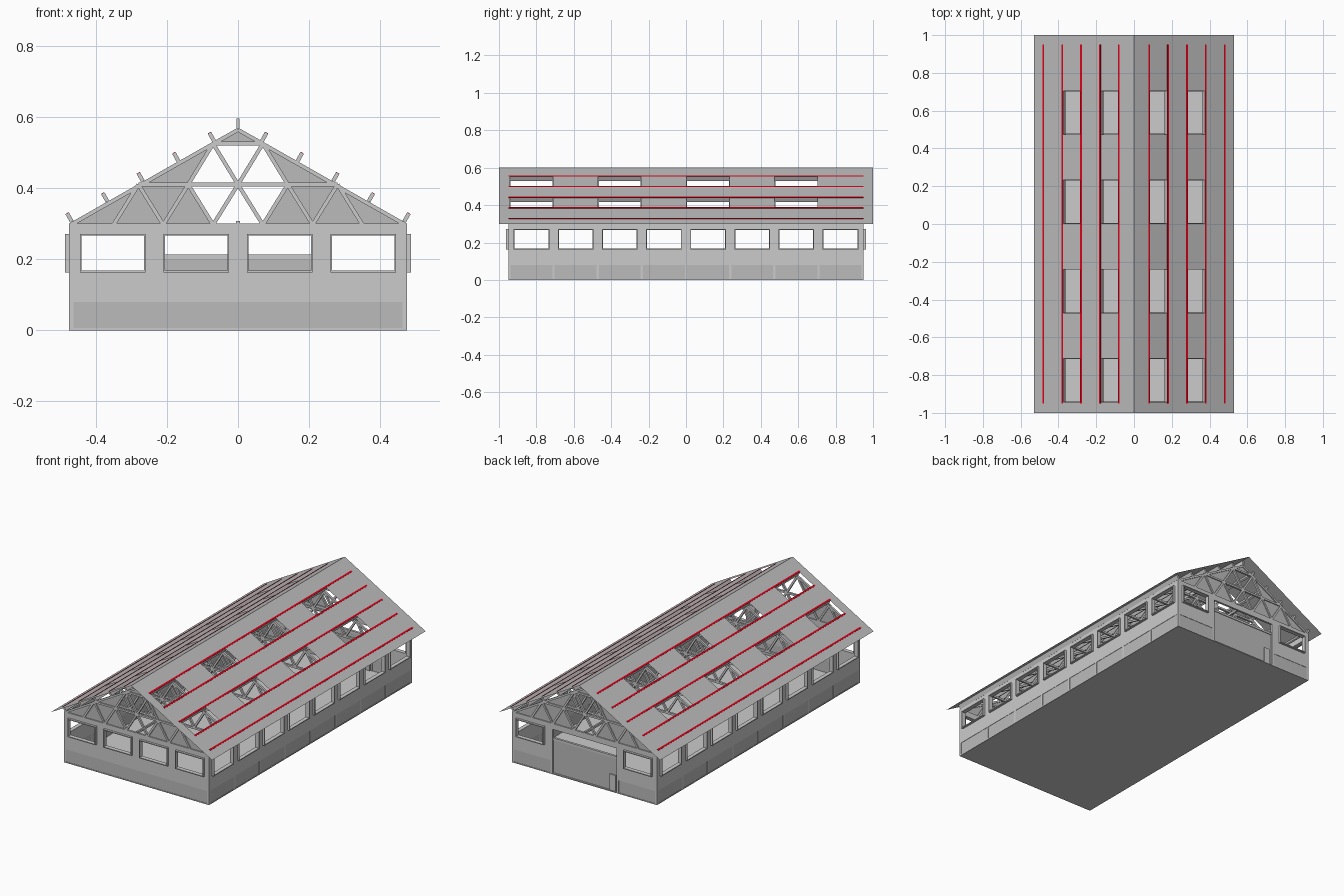
import bpy, bmesh, math
from mathutils import Vector

if "Cube" in bpy.data.objects:
    bpy.data.objects.remove(bpy.data.objects["Cube"])

HX, HY, EAVE, WALL = 0.475, 0.95, 0.30, 0.012
BAY = 0.236
FRAME_Y = [k * BAY for k in range(-4, 5)]
Z_WIN = (0.168, 0.266)


def material(name, rgb):
    m = bpy.data.materials.new(name)
    m.diffuse_color = (*rgb, 1)
    m.use_nodes = True
    m.node_tree.nodes["Principled BSDF"].inputs["Base Color"].default_value = m.diffuse_color
    return m


DARK = material("dark_panel", (0.5, 0.5, 0.5))
RED = material("red_trim", (0.75, 0.0, 0.01))


def finish(bm, name, mat=None):
    me = bpy.data.meshes.new(name)
    bm.to_mesh(me)
    bm.free()
    if mat:
        me.materials.append(mat)
    ob = bpy.data.objects.new(name, me)
    bpy.context.collection.objects.link(ob)
    return ob


def bar(bm, a, b, width, y0, y1):
    """Flat bar between two (x, z) points, running from y0 to y1 in depth."""
    a, b = Vector(a), Vector(b)
    d = (b - a).normalized()
    n = Vector((-d.y, d.x)) * width / 2
    pts = [a + n, b + n, b - n, a - n]
    f = [bm.verts.new((p.x, y0, p.y)) for p in pts]
    k = [bm.verts.new((p.x, y1, p.y)) for p in pts]
    faces = [bm.faces.new(f), bm.faces.new(k[::-1])]
    for i in range(4):
        j = (i + 1) % 4
        faces.append(bm.faces.new((f[j], f[i], k[i], k[j])))
    bmesh.ops.recalc_face_normals(bm, faces=faces)


def box(bm, x0, x1, y0, y1, z0, z1):
    bar(bm, (x0, (z0 + z1) / 2), (x1, (z0 + z1) / 2), z1 - z0, y0, y1)


def sheet(name, u_range, v_range, holes, place, thick=0, mat=None):
    """Rectangular sheet with rectangular holes (u0, u1, v0, v1)."""
    us = sorted({*u_range, *[h[0] for h in holes], *[h[1] for h in holes]})
    vs = sorted({*v_range, *[h[2] for h in holes], *[h[3] for h in holes]})
    bm = bmesh.new()
    grid = [[bm.verts.new(place(u, v)) for v in vs] for u in us]
    for i in range(len(us) - 1):
        for j in range(len(vs) - 1):
            cu, cv = (us[i] + us[i + 1]) / 2, (vs[j] + vs[j + 1]) / 2
            if any(h[0] < cu < h[1] and h[2] < cv < h[3] for h in holes):
                continue
            f = bm.faces.new((grid[i][j], grid[i + 1][j], grid[i + 1][j + 1], grid[i][j + 1]))
            f.normal_update()
            if f.normal.z < -0.1:
                f.normal_flip()
    bmesh.ops.delete(bm, geom=[v for v in bm.verts if not v.link_faces], context='VERTS')
    ob = finish(bm, name, mat)
    if thick:
        m = ob.modifiers.new("thickness", 'SOLIDIFY')
        m.thickness, m.offset = thick, 0
    return ob


def window_frame(name, w, place):
    t = 0.005
    sheet(name, (w[0] - t, w[1] + t), (w[2] - t, w[3] + t), [w], place, 0.022)


# Floor slab
bm = bmesh.new()
box(bm, -HX, HX, -HY, HY, 0, 0.006)
finish(bm, "floor")

# Side walls with eight windows each, and their frames
side_wins = [(y + 0.028, y + BAY - 0.028, *Z_WIN) for y in FRAME_Y[:-1]]
for s, tag in ((-1, "left"), (1, "right")):
    sheet(tag + "_wall", (-HY, HY), (0.08, EAVE), side_wins,
          lambda u, v: (s * (HX - WALL / 2), u, v), WALL)
    for w in side_wins:
        window_frame(tag + "_window_frame", w, lambda u, v: (s * 0.476, u, v))

# Front wall with four windows; back wall with two and a wide doorway
end_x = [(-0.44, -0.265), (-0.205, -0.03), (0.03, 0.205), (0.265, 0.44)]
front_wins = [(*x, *Z_WIN) for x in end_x]
back_wins = [front_wins[0], front_wins[3]]
doorway = (-0.215, 0.215, 0.08, 0.266)
for s, tag, wins, extra in ((-1, "front", front_wins, []), (1, "back", back_wins, [doorway])):
    sheet(tag + "_wall", (-HX, HX), (0.08, EAVE), wins + extra,
          lambda u, v: (u, s * (HY - WALL / 2), v), WALL)
    for w in wins:
        window_frame(tag + "_window_frame", w, lambda u, v: (u, s * 0.952, v))

# Dark base panels, set slightly behind the posts
bm = bmesh.new()
for s in (-1, 1):
    x = s * (HX - 0.006)
    box(bm, x - 0.004, x + 0.004, -HY + 0.004, HY - 0.004, 0, 0.08)
    box(bm, *sorted((s * 0.215, s * 0.465)), 0.94, 0.948, 0, 0.08)
box(bm, -0.465, 0.465, -0.948, -0.94, 0, 0.08)
finish(bm, "base_panels", DARK)

# Wall posts and door jambs
bm = bmesh.new()
for s in (-1, 1):
    for y in FRAME_Y:
        x = s * (HX - 0.006)
        box(bm, x - 0.006, x + 0.006, y - 0.006, y + 0.006, 0, EAVE)
    box(bm, s * 0.217 - 0.006, s * 0.217 + 0.006, 0.938, HY, 0, EAVE)
finish(bm, "posts")

# Wide back door with top rail and a small entry door
bm = bmesh.new()
box(bm, -0.211, 0.211, 0.932, 0.94, 0, 0.2)
finish(bm, "back_door", DARK)
bm = bmesh.new()
box(bm, -0.211, 0.211, 0.93, 0.944, 0.2, 0.213)
finish(bm, "door_rail")
bm = bmesh.new()
box(bm, -0.2, -0.16, 0.938, 0.946, 0.005, 0.1)
finish(bm, "entry_door")

# Roof trusses: one mesh repeated at every frame
Z1, Z2, S = 0.41, 0.525, 0.14
lines = [((-0.47, 0.295), (0.47, 0.295)), ((-2 * S, Z1), (2 * S, Z1)), ((-S / 2, Z2), (S / 2, Z2))]
for s in (-1, 1):
    lines.append(((s * 0.472, 0.296), (0, 0.564)))
    for k in range(3):
        top = (s * k * S, Z1)
        lines += [(top, (s * (k + 0.5) * S, 0.297))]
        if k:
            lines += [(top, (s * (k - 0.5) * S, 0.297))]
    lines += [((0, Z1), (s * S / 2, Z2)), ((s * S, Z1), (s * S / 2, Z2))]
bm = bmesh.new()
for a, b in lines:
    bar(bm, a, b, 0.011, -0.006, 0.006)
truss = finish(bm, "truss")
for y in FRAME_Y[1:]:
    ob = truss.copy()
    ob.location.y = y
    bpy.context.collection.objects.link(ob)
truss.location.y = FRAME_Y[0]

# Gable infill around the open hexagon
bm = bmesh.new()
for y in (FRAME_Y[0], FRAME_Y[-1]):
    shapes = [[(-S / 2, Z2), (S / 2, Z2), (0, 0.562)]]
    for s in (-1, 1):
        shapes.append([(s * 0.468, EAVE), (s * S / 2, Z2), (s * S, Z1)])
        shapes.append([(s * 0.468, EAVE), (s * S, Z1), (s * S / 2, EAVE)])
    for sh in shapes:
        bm.faces.new([bm.verts.new((x, y, z)) for x, z in sh])
finish(bm, "gable_infill", DARK)

# Purlins, ridge beam and lower centre beam
SLOPE = 0.566
roof_z = lambda x: 0.6 - SLOPE * abs(x)
ang = math.atan(SLOPE)
purlins = [0.08, 0.18, 0.28, 0.38, 0.48]
bm = bmesh.new()
trim = bmesh.new()
for s in (-1, 1):
    for x in purlins:
        dx, dz = 0.026 * math.sin(ang), 0.026 * math.cos(ang)
        z = roof_z(x)
        bar(bm, (s * (x - dx), z - dz), (s * x, z), 0.011, -HY, HY)
        cx, cz = 0.005 * math.cos(ang), 0.005 * math.sin(ang)
        bar(trim, (s * (x - cx), z + cz), (s * (x + cx), z - cz), 0.003, -HY, HY)
bar(bm, (0, 0.568), (0, 0.596), 0.009, -HY, HY)
box(bm, -0.005, 0.005, -HY, HY, 0.295, 0.308)
finish(bm, "purlins")
finish(trim, "roof_trim", RED)

# Thin roof slopes with skylight openings between the purlins
skylights = [(x, x + 0.09, -0.942 + k * 2 * BAY, -0.712 + k * 2 * BAY)
             for x in (0.085, 0.285) for k in range(4)]
for s, tag in ((-1, "left"), (1, "right")):
    sheet(tag + "_roof", (0, 0.53), (-1, 1), skylights,
          lambda u, v: (s * u, v, roof_z(u)), 0, DARK)
